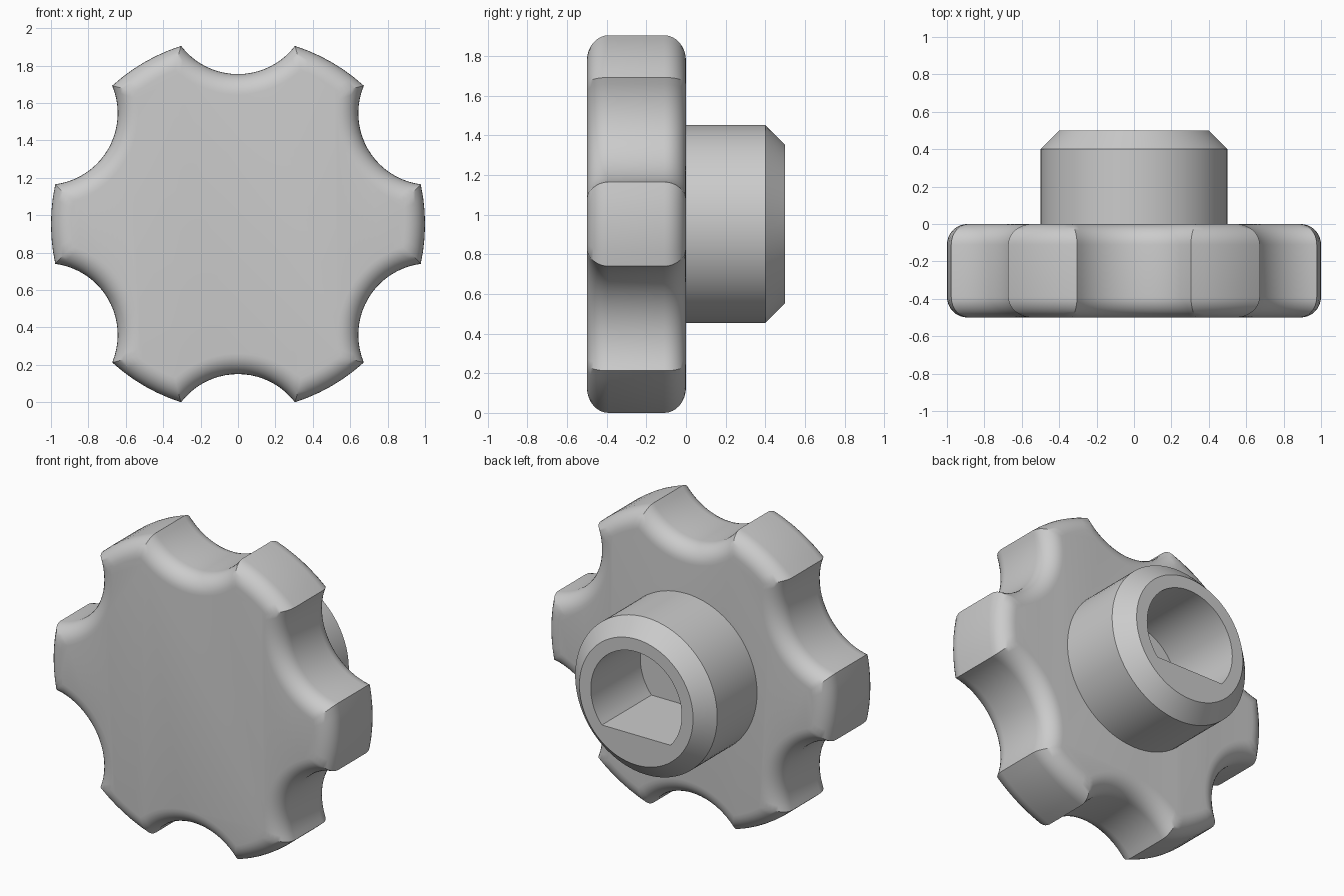
import bpy, bmesh
from math import sin, cos, acos, asin, pi, radians, sqrt

if "Cube" in bpy.data.objects:
    bpy.data.objects.remove(bpy.data.objects["Cube"])

SCALLOP_R, SCALLOP_C = 0.383, 1.185   # radius and centre distance of each grip cut
FILLET = 0.11
ALPHA = acos((1 + SCALLOP_C**2 - SCALLOP_R**2) / (2 * SCALLOP_C))
MID_Z = cos(ALPHA)                    # knob axis height, so the lobes touch z = 0

grey = bpy.data.materials.new("plain_grey")
grey.use_nodes = True
colour = (0.6, 0.6, 0.6, 1)
grey.diffuse_color = colour
grey.node_tree.nodes["Principled BSDF"].inputs["Base Color"].default_value = colour


def loft(name, rings):
    """Skin a list of (y, outline) rings along y and cap both ends."""
    bm = bmesh.new()
    loops = [[bm.verts.new((u, y, MID_Z + v)) for u, v in pts] for y, pts in rings]
    for a, b in zip(loops, loops[1:]):
        n = len(a)
        for i in range(n):
            j = (i + 1) % n
            bm.faces.new((a[i], a[j], b[j], b[i]))
    bm.faces.new(loops[0])
    bm.faces.new(loops[-1])
    bmesh.ops.recalc_face_normals(bm, faces=bm.faces)
    mesh = bpy.data.meshes.new(name)
    bm.to_mesh(mesh)
    bm.free()
    mesh.materials.append(grey)
    obj = bpy.data.objects.new(name, mesh)
    bpy.context.collection.objects.link(obj)
    bpy.ops.object.select_all(action="DESELECT")
    obj.select_set(True)
    bpy.context.view_layer.objects.active = obj
    bpy.ops.object.shade_smooth_by_angle(angle=radians(30))
    return obj


def grip_outline(d, cut_steps=20, lobe_steps=6):
    """Six-lobed outline, offset inward by d."""
    r, rho, c = 1 - d, SCALLOP_R + d, SCALLOP_C
    alpha = acos((r * r + c * c - rho * rho) / (2 * c * r))
    beta = asin(r * sin(alpha) / rho)
    pts = []
    for k in range(6):
        a = radians(30 + 60 * k)
        for i in range(cut_steps + 1):
            b = beta * (2 * i / cut_steps - 1)
            u, v = c - rho * cos(b), rho * sin(b)
            pts.append((u * cos(a) - v * sin(a), u * sin(a) + v * cos(a)))
        for i in range(1, lobe_steps):
            t = a + alpha + (pi / 3 - 2 * alpha) * i / lobe_steps
            pts.append((r * cos(t), r * sin(t)))
    return pts


# Grip with rounded front and back rims
rim = [(FILLET * (1 - cos(t)), FILLET * (1 - sin(t)))
       for t in (pi / 2 * i / 8 for i in range(9))]
front = [(-0.5 + depth, grip_outline(inset)) for inset, depth in reversed(rim)]
# reversed runs from the flat face out to the full outline
back = [(-depth, grip_outline(inset)) for inset, depth in rim]
loft("grip", front + back)

# Hub with chamfered end and D-shaped bore
BORE_R, FLAT = 0.32, 0.21
corner = asin(FLAT / BORE_R)
angles = [-corner + (pi + 2 * corner) * i / 56 for i in range(57)]
angles += [pi + corner + (pi - 2 * corner) * i / 20 for i in range(1, 20)]


def circle(r):
    return [(r * cos(t), r * sin(t)) for t in angles]


bore = [(u, max(v, -FLAT)) if v > -FLAT else (u * FLAT / -v, -FLAT)
        for u, v in circle(BORE_R)]
loft("hub", [(-0.02, circle(0.5)), (0.4, circle(0.5)), (0.5, circle(0.4)),
             (0.5, bore), (0.002, bore)])
